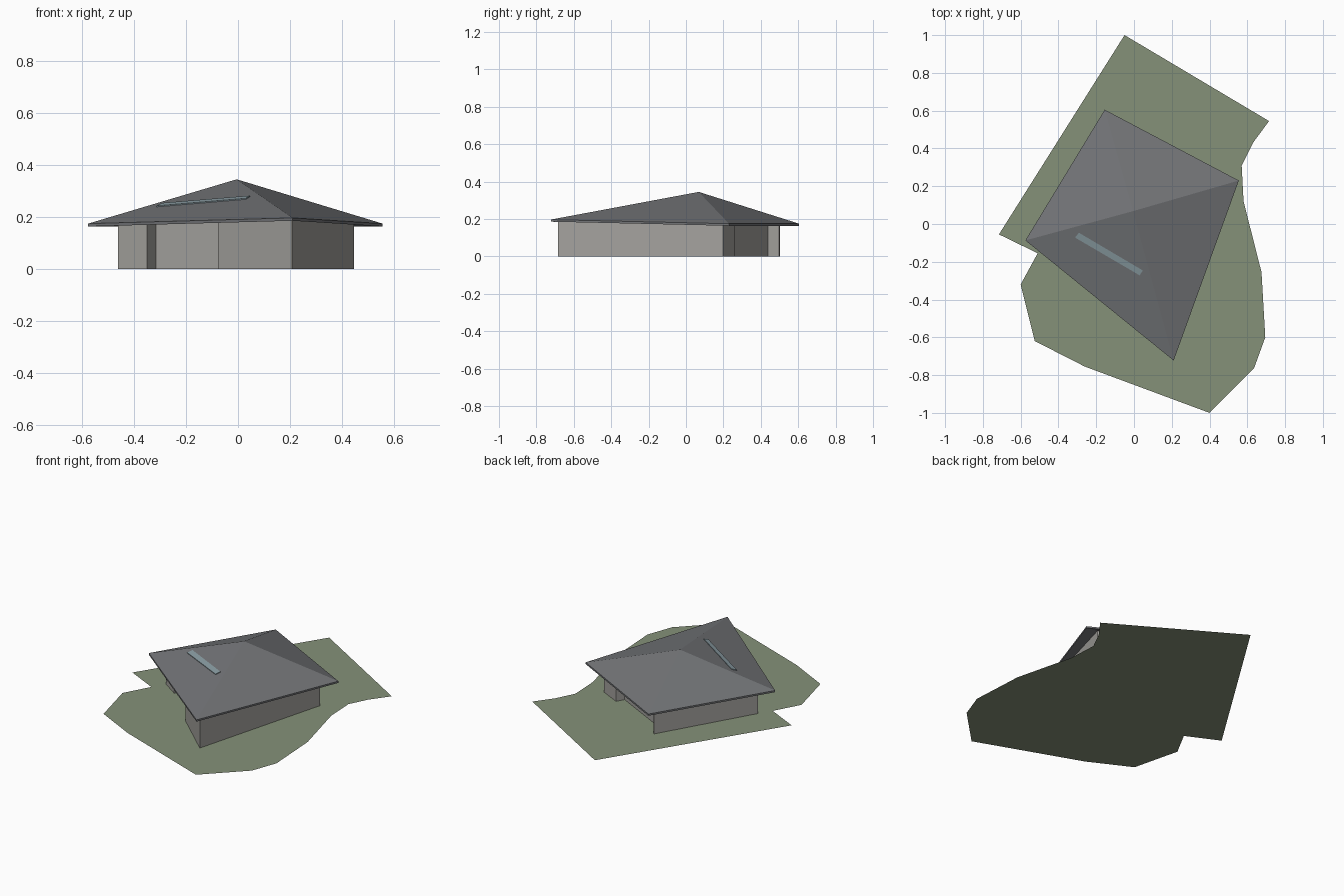
import bpy, bmesh
from mathutils import Vector

if "Cube" in bpy.data.objects:
    bpy.data.objects.remove(bpy.data.objects["Cube"])


def make(name, verts, faces, color=None):
    me = bpy.data.meshes.new(name)
    me.from_pydata(verts, [], faces)
    bm = bmesh.new()
    bm.from_mesh(me)
    bmesh.ops.recalc_face_normals(bm, faces=bm.faces)
    bm.to_mesh(me)
    bm.free()
    ob = bpy.data.objects.new(name, me)
    bpy.context.collection.objects.link(ob)
    if color:
        mat = bpy.data.materials.new(name + "_colour")
        mat.diffuse_color = (*color, 1)
        mat.use_nodes = True
        mat.node_tree.nodes["Principled BSDF"].inputs["Base Color"].default_value = mat.diffuse_color
        me.materials.append(mat)
    return ob


# Roof reference points
APEX = Vector((-0.005, 0.068, 0.345))
EAVES = [Vector(p) for p in ((-0.155, 0.605, 0.175), (-0.575, -0.087, 0.175),
                             (0.21, -0.723, 0.197), (0.555, 0.23, 0.175))]
THICK = 0.011


def roof_z(x, y):
    """Height of the convex pyramid roof: lowest of its four planes."""
    heights = []
    for i in range(4):
        a, b = EAVES[i], EAVES[(i + 1) % 4]
        n = (a - APEX).cross(b - APEX)
        heights.append(APEX.z - (n.x * (x - APEX.x) + n.y * (y - APEX.y)) / n.z)
    return min(heights)


def prism_sides(n):
    return [(i, (i + 1) % n, n + (i + 1) % n, n + i) for i in range(n)]


# Lawn: flat plot outline
lawn = [(-0.05, 1.0), (-0.715, -0.055), (-0.51, -0.155), (-0.6, -0.32),
        (-0.525, -0.62), (-0.26, -0.755), (0.40, -1.0), (0.635, -0.765),
        (0.695, -0.6), (0.675, -0.255), (0.58, 0.12), (0.57, 0.31),
        (0.63, 0.43), (0.715, 0.545)]
make("lawn", [(x, y, 0) for x, y in lawn], [tuple(range(len(lawn)))],
     (0.235, 0.285, 0.19))

# Walls: footprint with recessed entrance and recessed back, rising to the roof
plan = [(-0.46, -0.075), (-0.35, -0.15), (-0.315, -0.09), (-0.06, -0.24),
        (-0.077, -0.425), (0.207, -0.685), (0.446, 0.198), (0.316, 0.262),
        (0.288, 0.214), (-0.15, 0.438), (-0.117, 0.498), (-0.125, 0.503)]
n = len(plan)
make("walls", [(x, y, 0) for x, y in plan]
     + [(x, y, roof_z(x, y) - THICK + 0.002) for x, y in plan],
     prism_sides(n), (0.37, 0.36, 0.34))

# Roof: four sloping faces with a thin edge and matching underside
down = Vector((0, 0, -THICK))
verts = EAVES + [p + down for p in EAVES] + [APEX, APEX + down]
faces = prism_sides(4)
for i in range(4):
    j = (i + 1) % 4
    faces += [(i, j, 8), (4 + j, 4 + i, 9)]
make("roof", verts, faces, (0.17, 0.175, 0.185))

# Skylight: narrow strip lying on the front slope
strip = [(-0.312, -0.072), (0.03, -0.272), (0.047, -0.246), (-0.292, -0.046)]
top = [(x, y, roof_z(x, y) + 0.004) for x, y in strip]
base = [(x, y, roof_z(x, y) - 0.002) for x, y in strip]
make("skylight", base + top, prism_sides(4) + [(4, 5, 6, 7), (3, 2, 1, 0)],
     (0.25, 0.33, 0.36))
